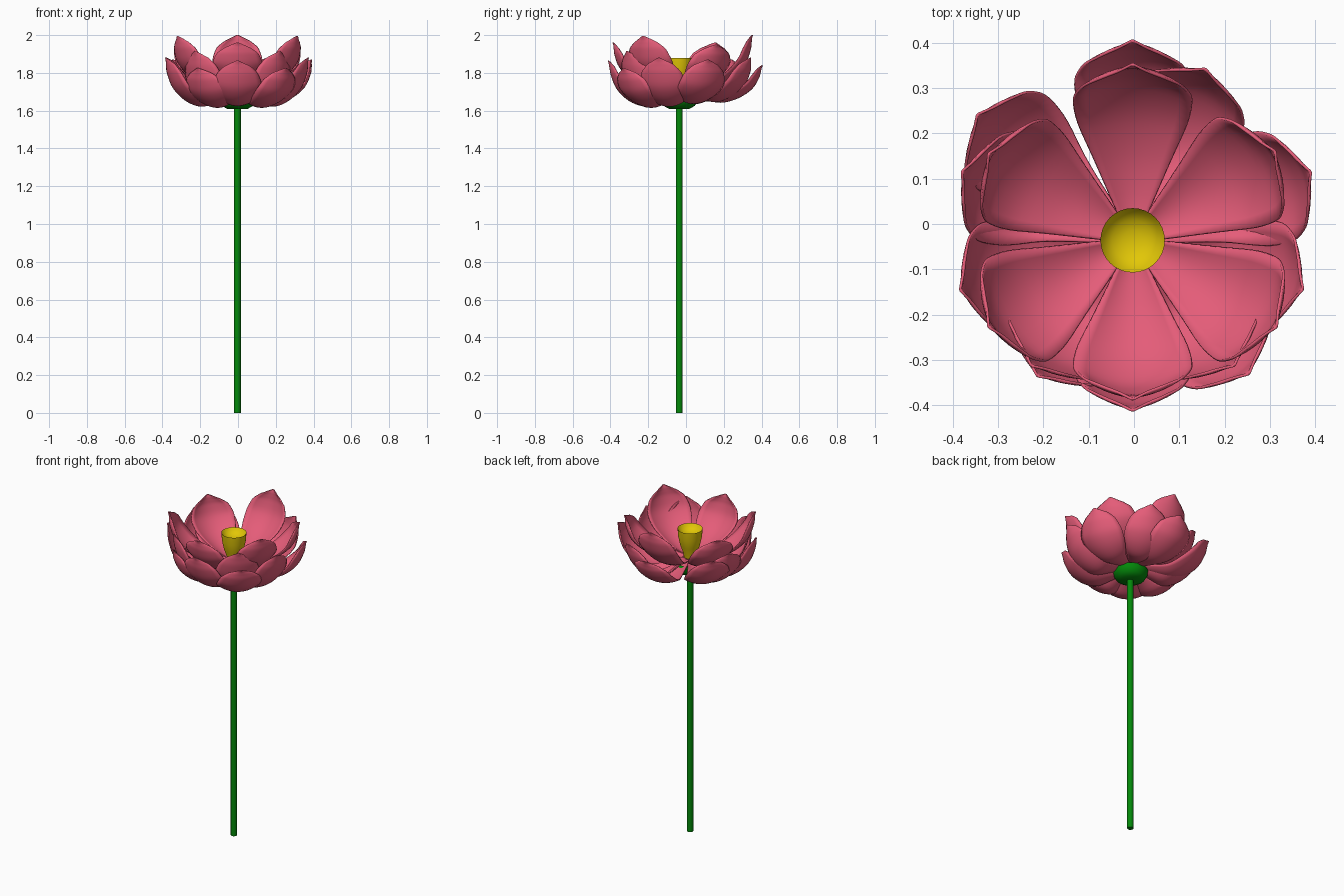
import bpy, bmesh, math
from mathutils import Vector

if "Cube" in bpy.data.objects:
    bpy.data.objects.remove(bpy.data.objects["Cube"])

CENTRE = Vector((-0.003, -0.036, 0))


def material(name, rgb):
    m = bpy.data.materials.new(name)
    m.use_nodes = True
    m.diffuse_color = (*rgb, 1)
    m.node_tree.nodes["Principled BSDF"].inputs["Base Color"].default_value = (*rgb, 1)
    return m


PINK = material("petal pink", (0.78, 0.108, 0.19))
GREEN = material("stem green", (0.001, 0.25, 0.003))
YELLOW = material("centre yellow", (0.76, 0.57, 0.002))


def finish(name, bm, mat, angle=40):
    bmesh.ops.recalc_face_normals(bm, faces=bm.faces)
    mesh = bpy.data.meshes.new(name)
    bm.to_mesh(mesh)
    bm.free()
    mesh.materials.append(mat)
    ob = bpy.data.objects.new(name, mesh)
    ob.location = CENTRE
    bpy.context.collection.objects.link(ob)
    bpy.ops.object.select_all(action="DESELECT")
    ob.select_set(True)
    bpy.context.view_layer.objects.active = ob
    bpy.ops.object.shade_smooth_by_angle(angle=math.radians(angle))
    return ob


def lathe(name, profile, sides, mat):
    """Spin an (r, z) profile around the flower axis."""
    bm = bmesh.new()
    pts = [bm.verts.new((r, 0, z)) for r, z in profile]
    edges = [bm.edges.new(p) for p in zip(pts, pts[1:])]
    bmesh.ops.spin(bm, geom=pts + edges, axis=(0, 0, 1), cent=(0, 0, 0),
                   angle=math.tau, steps=sides, use_duplicate=False)
    bmesh.ops.remove_doubles(bm, verts=bm.verts, dist=1e-5)
    return finish(name, bm, mat)


def smooth_path(points, steps=4):
    """Catmull-Rom curve through the points."""
    p = [Vector(q) for q in points]
    p = [2 * p[0] - p[1]] + p + [2 * p[-1] - p[-2]]
    out = []
    for a, b, c, d in zip(p, p[1:], p[2:], p[3:]):
        for i in range(steps):
            t = i / steps
            out.append(0.5 * (2 * b + (c - a) * t + (2 * a - 5 * b + 4 * c - d) * t ** 2
                              + (3 * b - a - 3 * c + d) * t ** 3))
    return out + [p[-2]]


# Petal shapes: outward fraction, height fraction, half width
OUTER = [(0, .05, .02), (.22, -.1, .05), (.46, -.22, .086), (.68, -.08, .118),
         (.86, .22, .127), (.95, .58, .108), (.975, .8, .074), (.985, .91, .035), (1, 1, .003)]
INNER = [(0, 0, .02), (.2, .02, .05), (.45, .1, .086), (.7, .26, .12),
         (.89, .5, .13), (.965, .74, .11), (.98, .87, .074), (.985, .94, .035), (1, 1, .003)]


def petal(name, shape, degrees, reach, base, top, cup=0.34, across=10):
    a = math.radians(degrees)
    out, side = Vector((math.cos(a), math.sin(a), 0)), Vector((-math.sin(a), math.cos(a), 0))
    path = [Vector((0.03 + f * (reach - 0.03), base + g * (top - base), w))
            for f, g, w in smooth_path(shape)]
    bm = bmesh.new()
    rows = []
    for i, p in enumerate(path):
        tangent = path[min(i + 1, len(path) - 1)] - path[max(i - 1, 0)]
        n = Vector((-tangent.y, tangent.x)).normalized()
        row = []
        for j in range(across + 1):
            v = 2 * j / across - 1
            lift = cup * p.z * v * v
            row.append(bm.verts.new(out * (p.x + n.x * lift) + side * (p.z * v)
                                    + Vector((0, 0, p.y + n.y * lift))))
        rows.append(row)
    for r, s in zip(rows, rows[1:]):
        for j in range(across):
            bm.faces.new((r[j], r[j + 1], s[j + 1], s[j]))
    ob = finish(name, bm, PINK, 60)
    solid = ob.modifiers.new("thickness", "SOLIDIFY")
    solid.thickness = 0.006
    solid.offset = 0


# Inner ring: angle, reach, tip height
for k, (deg, reach, top) in enumerate([(90, .388, 2.0), (32, .37, 1.95), (-31, .37, 1.995),
                                       (-90, .35, 1.96), (-149, .37, 1.995), (149, .37, 1.96)]):
    petal(f"inner_petal_{k + 1}", INNER, deg, reach, 1.70, top)

# Two middle petals tucked under the inner ring at the front
for name, deg in (("left", -51), ("right", -129)):
    petal(f"middle_petal_{name}", OUTER, deg, .355, 1.69, 1.915)

# Outer ring: angle, reach, base height, tip height
for k, (deg, reach, base, top) in enumerate([
        (90, .44, 1.68, 1.84), (67, .41, 1.69, 1.88), (21, .42, 1.68, 1.87),
        (-16, .39, 1.67, 1.88), (-49, .39, 1.655, 1.825), (-90, .375, 1.67, 1.865),
        (-125, .365, 1.655, 1.825), (-164, .395, 1.67, 1.88), (158, .405, 1.68, 1.88),
        (141, .44, 1.69, 1.87)]):
    petal(f"outer_petal_{k + 1}", OUTER, deg, reach, base, top)

# Stem and the green cup below the petals
lathe("stem", [(0, 0), (.018, 0), (.018, 1.64), (0, 1.64)], 12, GREEN)
lathe("receptacle", [(0, 1.61), (.055, 1.61), (.082, 1.625), (.097, 1.65), (.1, 1.672),
                     (.088, 1.68), (.045, 1.668), (0, 1.665)], 24, GREEN)

# Seed cup with a hollow top
lathe("seed_cup", [(0, 1.66), (.03, 1.66), (.038, 1.73), (.055, 1.775), (.067, 1.83),
                   (.071, 1.88), (.062, 1.865), (.045, 1.85), (.022, 1.842), (0, 1.84)], 32, YELLOW)
